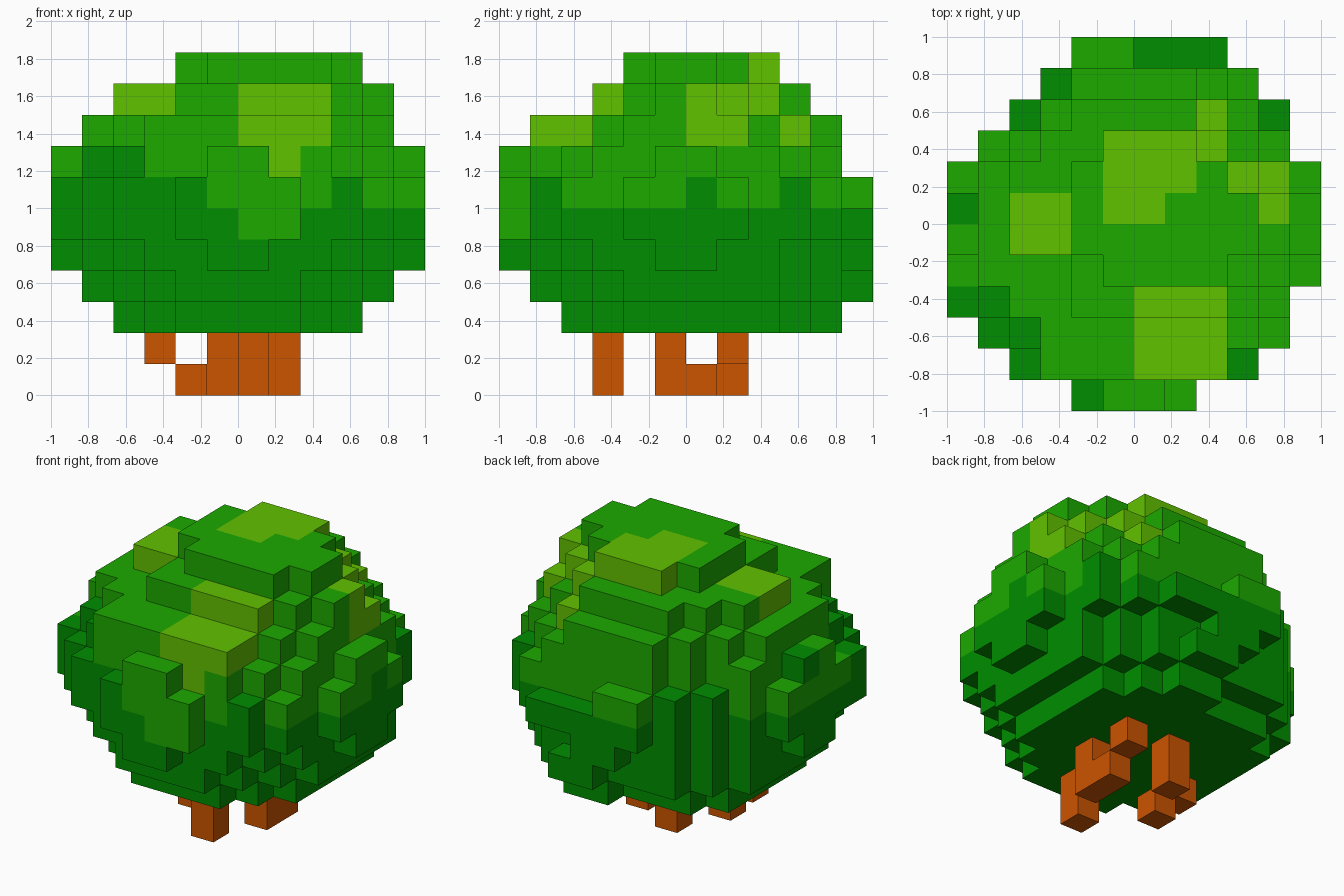
import bpy
import bmesh
from itertools import product
from mathutils import Vector

UNIT = 1 / 6  # edge length of one block

cube = bpy.data.objects.get("Cube")
if cube:
    bpy.data.objects.remove(cube)


def make_material(name, rgb):
    mat = bpy.data.materials.new(name)
    mat.use_nodes = True
    colour = (*rgb, 1)
    mat.diffuse_color = colour
    mat.node_tree.nodes["Principled BSDF"].inputs["Base Color"].default_value = colour
    return mat


LEAF, SHADE, LIME = range(3)
leaf_materials = [
    make_material("leaf green", (0.012, 0.4, 0)),
    make_material("dark leaf green", (0, 0.27, 0)),
    make_material("lime green", (0.12, 0.54, 0)),
]
bark = make_material("rust bark", (0.6, 0.09, 0))


def build_blocks(name, cells, materials):
    """Skin a {cell: material index} map, keeping only the exposed faces."""
    bm = bmesh.new()
    corners = {}

    def corner(point):
        key = tuple(round(c) for c in point)
        if key not in corners:
            corners[key] = bm.verts.new(Vector(key) * UNIT)
        return corners[key]

    for cell, index in cells.items():
        centre = Vector(cell) + Vector((0.5, 0.5, 0.5))
        for axis, sign in product(range(3), (-1, 1)):
            normal = Vector((0, 0, 0))
            normal[axis] = sign
            if tuple(int(c) for c in Vector(cell) + normal) in cells:
                continue
            u = Vector((normal.y, normal.z, normal.x))
            v = normal.cross(u)
            ring = (-u - v, u - v, u + v, v - u)
            face = bm.faces.new([corner(centre + (normal + r) / 2) for r in ring])
            face.material_index = index
    mesh = bpy.data.meshes.new(name)
    bm.to_mesh(mesh)
    bm.free()
    for mat in materials:
        mesh.materials.append(mat)
    bpy.context.collection.objects.link(bpy.data.objects.new(name, mesh))


def rounded_level(x0, x1, y0, y1, full, pinched):
    """Columns of a rectangle whose corners are cut in diagonal steps."""
    cut = (x1 - x0) // 2 - 2
    for x, y in product(range(x0, x1), range(y0, y1)):
        inset_x = min(x - x0, x1 - 1 - x)
        inset_y = min(y - y0, y1 - 1 - y)
        on_rim = min(inset_x, inset_y) == 0
        step = pinched if on_rim else -full
        if inset_x + inset_y >= cut + step:
            yield x, y


# Crown: extents of each level from the bottom up, widest in the middle
widest = (-6, 6, -6, 6)
extents = [
    (-4, 4, -4, 5), (-5, 5, -5, 6), widest, widest, widest, widest,
    (-5, 5, -5, 5), (-4, 5, -3, 4), (-2, 4, -2, 3),
]
crown = {}
for level, extent in enumerate(extents, start=2):
    columns = rounded_level(*extent, full=level in (5, 6), pinched=level in (4, 7))
    for x, y in columns:
        crown[x, y, level] = LEAF if level > 5 else SHADE

# Irregular nibbles out of the crown, mostly along the back
back_corners = [(-4, 4), (-5, 3)]
nibbles = {
    2: [(-2, 4), (-1, 4)], 3: [(-2, 5), (-1, 5)],
    5: back_corners, 6: back_corners + [(0, 5), (1, 5)],
    7: [(-1, 5), (0, 5), (-4, 3), (-3, 4)],
    9: [(4, 1), (3, 2), (2, 3), (-3, -2)], 10: [(3, 1), (2, 2)],
}
for level, columns in nibbles.items():
    for x, y in columns:
        del crown[x, y, level]

# Single blocks that stick out
crown[2, -5, 8] = LIME
crown[-3, -5, 8] = LEAF
for x, y, level in [(2, 5, 5), (-6, -3, 5), (-6, -3, 6)]:
    crown[x, y, level] = SHADE

# Colour patches: level and rectangle of each
patches = {
    SHADE: [
        (6, -6, -1, -6, -2), (7, -5, -3, -4, -2), (6, 3, 4, -5, -4),
        (6, 5, 6, 0, 1), (7, -6, -5, 0, 1), (6, -4, -2, 3, 5), (6, 4, 5, 3, 4),
    ],
    LEAF: [(5, 0, 2, -6, -5)],
    LIME: [
        (7, 1, 2, -5, -4), (8, 0, 3, -5, -3), (8, 4, 5, 0, 2), (8, 2, 3, 3, 4),
        (9, -4, -2, -1, 1), (9, 0, 3, -3, -2), (9, 3, 5, 0, 2), (9, 2, 3, 2, 3),
        (10, -1, 2, 1, 3), (10, -1, 1, 0, 1),
    ],
}
for colour, areas in patches.items():
    for level, x0, x1, y0, y1 in areas:
        for x, y in product(range(x0, x1), range(y0, y1)):
            if (x, y, level) in crown:
                crown[x, y, level] = colour
build_blocks("leaf_crown", crown, leaf_materials)

# Trunk: four separate stems of stacked blocks
stems = {
    "front_stem": [(0, -3, 0), (0, -3, 1)],
    "left_stem": [(1, -1, 0), (1, 0, 0), (1, -1, 1), (1, 1, 1)],
    "back_stem": [(-1, 1, 0), (-1, 1, 1)],
    "right_stem": [(-2, -1, 0), (-3, -1, 1)],
}
for name, cells in stems.items():
    build_blocks(name, dict.fromkeys(cells, 0), [bark])
